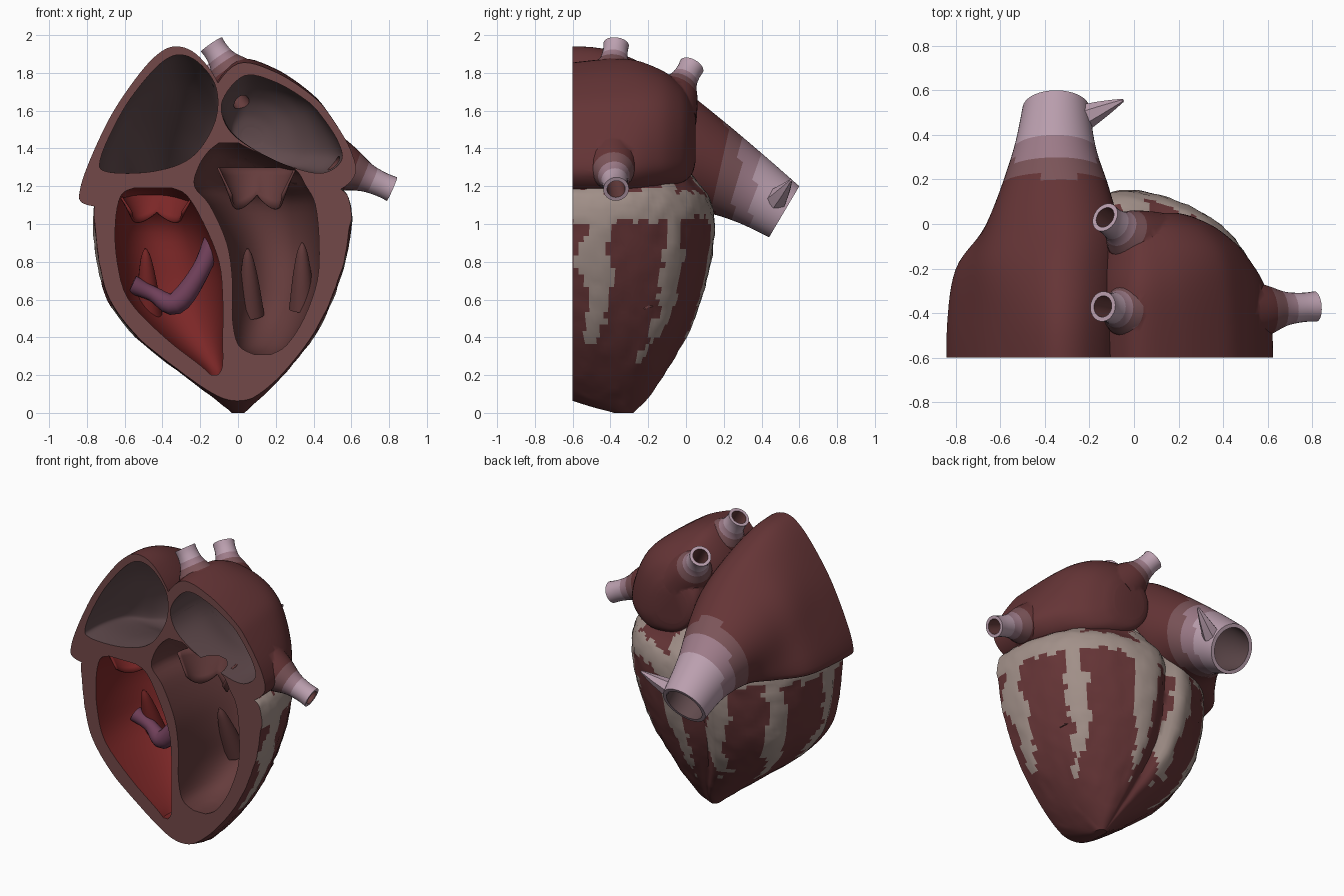
import bpy, bmesh
from math import sin, cos, pi, exp, atan2, radians
from mathutils import Vector, noise

if "Cube" in bpy.data.objects:
    bpy.data.objects.remove(bpy.data.objects["Cube"])

# shared palette: every mesh carries the same slots, so indices survive booleans
COL = dict(muscle=(.13, .035, .037), blend_a=(.2, .09, .1), blend_b=(.34, .2, .25),
           vessel=(.5, .35, .43), fat=(.36, .28, .25), cut=(.17, .065, .065),
           red=(.2, .02, .02), chamber=(.13, .045, .045), atrium=(.12, .07, .075),
           band=(.16, .05, .1))
MATS = []
for k, c in COL.items():
    m = bpy.data.materials.new(k)
    m.diffuse_color = (*c, 1)
    m.use_nodes = True
    m.node_tree.nodes["Principled BSDF"].inputs["Base Color"].default_value = m.diffuse_color
    MATS.append(m)
IDX = {k: i for i, k in enumerate(COL)}


def spline(pts, n, closed=False):
    """Catmull-Rom through tuples of any length, n steps per span."""
    L, out = len(pts), []
    get = (lambda i: pts[i % L]) if closed else (lambda i: pts[max(0, min(L - 1, i))])
    for i in range(L if closed else L - 1):
        for s in range(n):
            t = s / n
            out.append(tuple(.5 * (2*b + (c - a)*t + (2*a - 5*b + 4*c - d)*t*t + (3*b - a - 3*c + d)*t**3)
                             for a, b, c, d in zip(get(i-1), get(i), get(i+1), get(i+2))))
    return out if closed else out + [tuple(pts[-1])]


def loft(name, rings, mat, caps=True, closed=True):
    bm = bmesh.new()
    rows = [[bm.verts.new(p) for p in r] for r in rings]
    n = len(rows[0])
    for a, b in zip(rows, rows[1:]):
        for i in range(n if closed else n - 1):
            j = (i + 1) % n
            bm.faces.new((a[i], a[j], b[j], b[i]))
    if caps:
        bm.faces.new(rows[0])
        bm.faces.new(rows[-1])
    bmesh.ops.recalc_face_normals(bm, faces=bm.faces)
    me = bpy.data.meshes.new(name)
    bm.to_mesh(me)
    bm.free()
    for m in MATS:
        me.materials.append(m)
    for f in me.polygons:
        f.material_index = IDX[mat]
    ob = bpy.data.objects.new(name, me)
    bpy.context.collection.objects.link(ob)
    return ob


def stack(name, table, mat, steps, n, power=2.0, tweak=None):
    """Horizontal superellipse rings: (z, x left, x right, y centre, y radius)."""
    rings = []
    for z, xl, xr, yc, ry in spline(table, steps):
        ring = []
        for i in range(n):
            a = 2 * pi * i / n
            c, s = cos(a), sin(a)
            e = (abs(c)**power + abs(s)**power) ** (-1 / power)
            p = Vector(((xl + xr)/2 + (xr - xl)/2*c*e, yc + ry*s*e, z))
            ring.append(tweak(p, a) if tweak else p)
        rings.append(ring)
    return loft(name, rings, mat)


def chamber(name, table, profile, mat):
    """Rings between a top and a bottom point: (y top, z top, y bot, z bot, x left, x right, roundness)."""
    prof = [Vector(p) for p in spline(profile, 6, True)]
    rings = []
    for yt, zt, yb, zb, xl, xr, w in spline(table, 6):
        top, bot = Vector((0, yt, zt)), Vector((0, yb, zb))
        ring = []
        for p in prof:
            u, v = p.lerp(p.normalized(), w)
            ring.append((top + bot)/2 + (top - bot)/2*v + Vector(((xl + xr)/2 + (xr - xl)/2*u, 0, 0)))
        rings.append(ring)
    return loft(name, rings, mat)


def tube(name, path, mat, n=24):
    """Round tube through (x, y, z, radius) points."""
    pts = spline(path, 5)
    rings = []
    for i, p in enumerate(pts):
        d = Vector(pts[min(i+1, len(pts)-1)][:3]) - Vector(pts[max(i-1, 0)][:3])
        q = d.to_track_quat('Z', 'Y')
        rings.append([Vector(p[:3]) + q @ Vector((p[3]*cos(2*pi*k/n), p[3]*sin(2*pi*k/n), 0)) for k in range(n)])
    return loft(name, rings, mat)


def boolean(ob, others, op):
    for o in others:
        m = ob.modifiers.new('b', 'BOOLEAN')
        m.object, m.operation, m.solver = o, op, 'EXACT'
    dg = bpy.context.evaluated_depsgraph_get()
    me = bpy.data.meshes.new_from_object(ob.evaluated_get(dg))
    ob.modifiers.clear()
    ob.data = me


def smooth(ob, deg=40):
    bpy.ops.object.select_all(action='DESELECT')
    ob.select_set(True)
    bpy.context.view_layer.objects.active = ob
    bpy.ops.object.shade_smooth_by_angle(angle=radians(deg))


# ventricles: tapered body with fat rim, fat streaks and a rear groove
def fat(p):
    a = atan2(p.y + .5, p.x + .08)
    v = exp(-((p.z - 1.1) / .09)**2)
    for s in (.03, .72, 1.45, 1.9, 2.5, 3.1):
        v = max(v, exp(-((a - s + .1*noise.noise(p*4)) / .13)**2) * min(1, max(0, (p.z - .15) * 3)))
    return v * .8 + .35 * noise.noise(p * 14)


def body_detail(p, a):
    g = .05 * exp(-((a - 1.72) / .09)**2) * min(1, p.z * 2)
    out = Vector((cos(a), sin(a), 0))
    f = max(0, min(1, fat(p) * 1.5))
    return p + out * (f * .014 - g + .006 * noise.noise(p * 22) * f)


ventricles = stack('ventricles', [
    (1.5, -.15, .1, -.5, .3), (1.35, -.3, .35, -.5, .45), (1.22, -.62, .5, -.5, .55),
    (1.14, -.73, .57, -.52, .63), (1.0, -.755, .59, -.54, .68), (.8, -.735, .555, -.54, .66),
    (.6, -.68, .49, -.54, .61), (.4, -.53, .39, -.52, .51), (.2, -.29, .24, -.47, .35),
    (.08, -.13, .12, -.42, .22), (0, -.03, .03, -.33, .05)], 'muscle', 6, 150, 2.25, body_detail)
for f in ventricles.data.polygons:
    if fat(f.center) > .42:
        f.material_index = IDX['fat']

# right atrium tapering into the great vein at the back
RA_PROF = [(.36, 1), (.7, .86), (1, .43), (.97, -.17), (.57, -.76), (-.1, -1), (-.9, -1),
           (-1, -.76), (-.68, -.05), (-.36, .43), (.04, .86)]
RA = [(-.75, 1.94, -.75, 1.1, -.83, -.09, 0), (-.45, 1.93, -.45, 1.1, -.83, -.09, 0),
      (-.2, 1.84, -.2, 1.08, -.81, -.08, .2), (0, 1.71, -.05, 1.06, -.72, -.07, .5),
      (.2, 1.55, .1, 1.06, -.62, -.11, .8), (.4, 1.375, .27, 1.01, -.54, -.17, 1),
      (.6, 1.2, .44, .93, -.5, -.2, 1)]
right_atrium = chamber('right_atrium', RA, RA_PROF, 'muscle')
for f in right_atrium.data.polygons:
    t = (f.center.y + .15 * (1.3 - f.center.z) - .08) / .1
    f.material_index = max(0, min(3, int(t)))
RA_IN = [(a, b - .045 + .015*w, c, d + .15*(1 - w) + .025, e + .08*(1 - w) + .025, g - .025, w)
         for a, b, c, d, e, g, w in RA]
RA_IN.append((.7, 1.12, .54, .9, -.475, -.225, 1))

# left atrium
LA_PROF = [(-.63, 1), (-.1, .87), (.42, .5), (.68, .17), (.95, -.35), (1, -.75), (.65, -1),
           (0, -.8), (-.63, -.4), (-.95, 0), (-1, .5)]
LA = [(-.75, 1.83, -.75, 1.17, -.14, .62, 0), (-.35, 1.87, -.35, 1.17, -.14, .6, 0),
      (-.15, 1.83, -.15, 1.18, -.13, .52, .3), (-.03, 1.75, -.03, 1.2, -.11, .4, .5),
      (.03, 1.66, .03, 1.25, -.09, .28, .6), (.05, 1.58, .05, 1.32, -.04, .2, .7)]
left_atrium = chamber('left_atrium', LA, LA_PROF, 'muscle')
LA_IN = [(a - .05, b - .07, c - .05, d + .1, e + .06, g - .07, w) for a, b, c, d, e, g, w in LA]

# lung veins entering the left atrium: (root, tip)
VEINS = [((.03, -.4, 1.7), (-.14, -.37, 1.95)), ((.05, -.1, 1.6), (-.13, .03, 1.835)),
         ((.42, -.4, 1.36), (.815, -.37, 1.185))]
outer, bores = [], []
for a, b in VEINS:
    A, B = Vector(a), Vector(b)
    at = lambda t, r: (*A.lerp(B, t), r)
    v = tube('vein', [at(0, .17), at(.4, .12), at(.65, .078), at(.85, .066), at(1, .068)], 'vessel')
    for f in v.data.polygons:
        t = (f.center - A).dot(B - A) / (B - A).length_squared
        f.material_index = max(0, min(3, int((t - .3) * 7)))
    outer.append(v)
    bores.append(tube('vein_bore', [at(-.1, .045), at(.6, .045), at(1.2, .05)], 'chamber'))
boolean(left_atrium, outer, 'UNION')

# hollow chambers and the front section plane
cutters = bores + [
    chamber('right_atrium_hollow', RA_IN, RA_PROF, 'atrium'),
    chamber('left_atrium_hollow', LA_IN, LA_PROF, 'atrium'),
    stack('left_ventricle_hollow', [
        (1.43, -.1, 0, -.6, .1), (1.38, -.16, .1, -.6, .25), (1.3, -.21, .29, -.6, .35),
        (1.2, -.23, .36, -.6, .45), (1.1, -.15, .41, -.58, .52), (.9, -.06, .43, -.56, .52),
        (.7, -.03, .42, -.56, .48), (.5, -.03, .35, -.55, .4), (.36, 0, .26, -.55, .25),
        (.31, .08, .18, -.55, .1)], 'chamber', 4, 48, 2.2),
    stack('right_ventricle_hollow', [
        (1.19, -.55, -.35, -.6, .15), (1.15, -.62, -.27, -.6, .3), (1.0, -.65, -.18, -.57, .45),
        (.8, -.64, -.1, -.57, .46), (.6, -.58, -.08, -.56, .42), (.4, -.39, -.08, -.55, .3),
        (.25, -.2, -.08, -.55, .15), (.2, -.15, -.1, -.55, .06)], 'red', 4, 48, 2.2)]
box = loft('section_block', [[(-2, y, -1), (2, y, -1), (2, y, 3), (-2, y, 3)] for y in (-2, -.6)], 'cut')
cutters.append(box)
for ob in (ventricles, right_atrium, left_atrium):
    boolean(ob, cutters, 'DIFFERENCE')
    smooth(ob)
for o in outer + cutters:
    bpy.data.objects.remove(o)

# papillary muscles rising from the chamber walls
for name, mat, a, b in (('papillary_inner', 'chamber', (.07, -.13, .52), (.05, -.27, .87)),
                        ('papillary_outer', 'chamber', (.34, -.22, .55), (.34, -.32, .9)),
                        ('papillary_right', 'red', (-.47, -.2, .52), (-.49, -.32, .87))):
    A, B = Vector(a), Vector(b)
    smooth(tube(name, [(*A.lerp(B, t), r) for t, r in ((0, .07), (.5, .05), (.85, .028), (1, .006))], mat, 14))

# muscular band across the right ventricle
smooth(tube('moderator_band', [(-.12, -.3, .95, .05), (-.2, -.33, .75, .05), (-.33, -.33, .58, .06),
                               (-.45, -.3, .63, .04), (-.56, -.3, .68, .05)], 'band', 16))

# valve leaflets: scalloped skirts below the atrial floors
for name, mat, x, y, z, r, h in (('tricuspid_leaflet', 'red', -.43, -.5, 1.17, .2, .16),
                                 ('mitral_leaflet', 'chamber', .1, -.5, 1.3, .2, .22)):
    rings = []
    for k in range(6):
        t = k / 5
        rings.append([(x + r*(1 - .35*t)*cos(a), y + r*(1 - .35*t)*sin(a),
                       z - h*t*(.65 + .35*abs(sin(a*2)))) for a in [pi*i/32 for i in range(33)]])
    leaf = loft(name, rings, mat, caps=False, closed=False)
    leaf.modifiers.new('thickness', 'SOLIDIFY').thickness = .012
    smooth(leaf)

# small flattened side branch at the great vein's mouth
smooth(tube('side_branch', [(-.22, .48, 1.13, .06), (-.13, .52, 1.18, .035), (-.05, .555, 1.23, .008)], 'vessel', 6))
